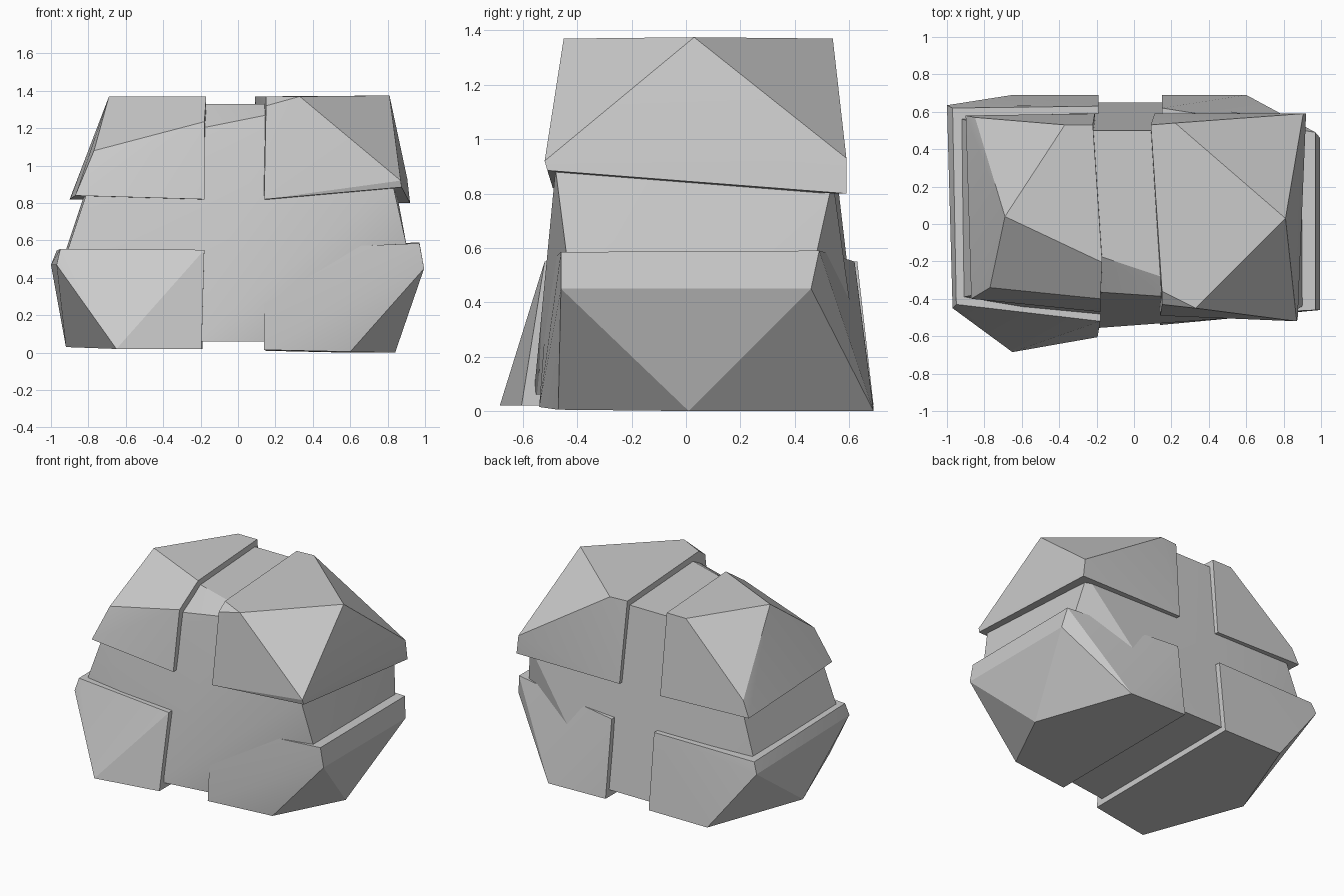
import bpy, bmesh
from math import radians


def chunk(name, points):
    """Convex faceted solid spanned by its corner points."""
    bm = bmesh.new()
    for p in points:
        bm.verts.new(p)
    res = bmesh.ops.convex_hull(bm, input=bm.verts[:])
    loose = [v for v in bm.verts if not v.link_faces]
    bmesh.ops.delete(bm, geom=loose, context='VERTS')
    bmesh.ops.dissolve_limit(bm, angle_limit=radians(2),
                             verts=bm.verts[:], edges=bm.edges[:])
    bmesh.ops.recalc_face_normals(bm, faces=bm.faces[:])
    mesh = bpy.data.meshes.new(name)
    bm.to_mesh(mesh)
    bm.free()
    ob = bpy.data.objects.new(name, mesh)
    bpy.context.collection.objects.link(ob)
    bpy.ops.object.select_all(action='DESELECT')
    ob.select_set(True)
    bpy.context.view_layer.objects.active = ob
    bpy.ops.object.shade_smooth_by_angle(angle=radians(18))
    return ob


# sunken core that shows in the cross-shaped grooves
chunk("core", [
    (-.25, -.56, .06), (.25, -.49, .06), (-.25, .65, .06), (.25, .65, .06),
    (-.25, -.36, 1.19), (.2, -.39, 1.28),
    (-.25, -.15, 1.33), (.2, -.3, 1.33), (-.25, .5, 1.33), (.2, .5, 1.33),
    (-.91, -.39, .55), (-.81, -.37, .85), (-.92, .56, .55), (-.82, .54, .85),
    (.9, -.44, .58), (.83, -.48, .89), (.9, .48, .58), (.85, .54, .85)])

# upper blocks: groove edge, top face, then outer side corners
chunk("upper_right_block", [
    (.14, -.49, .82), (.15, -.43, 1.32), (.09, .53, 1.37), (.11, .59, .80),
    (.15, -.36, 1.37), (.33, -.45, 1.37), (.81, .03, 1.375), (.22, .54, 1.37),
    (.87, -.52, .92), (.875, -.51, .885), (.905, .59, .93), (.92, .59, .80)])
chunk("upper_left_block", [
    (-.18, -.47, .82), (-.18, -.40, 1.235), (-.22, .53, 1.37), (-.21, .59, .80),
    (-.17, -.205, 1.37), (-.69, .04, 1.37), (-.37, .53, 1.37),
    (-.77, -.34, 1.08), (-.87, -.40, .84), (-.85, .57, .93), (-.90, .58, .82)])

# lower blocks: groove edge, bottom face, then outer side corners
chunk("lower_left_block", [
    (-.18, -.52, .55), (-.195, -.605, .02), (-.19, .69, .02), (-.19, .63, .55),
    (-.65, -.685, .02), (-.92, 0, .03), (-.65, .69, .02),
    (-.97, -.45, .47), (-.95, -.43, .555), (-1, .635, .47), (-.97, .62, .545)])
chunk("lower_right_block", [
    (.14, -.50, .55), (.14, -.54, .015), (.15, .69, .01), (.15, .62, .55),
    (.6, -.47, .005), (.84, .01, 0), (.6, .69, 0),
    (.995, -.46, .45), (.97, -.46, .585), (.995, .46, .45), (.97, .49, .59)])
